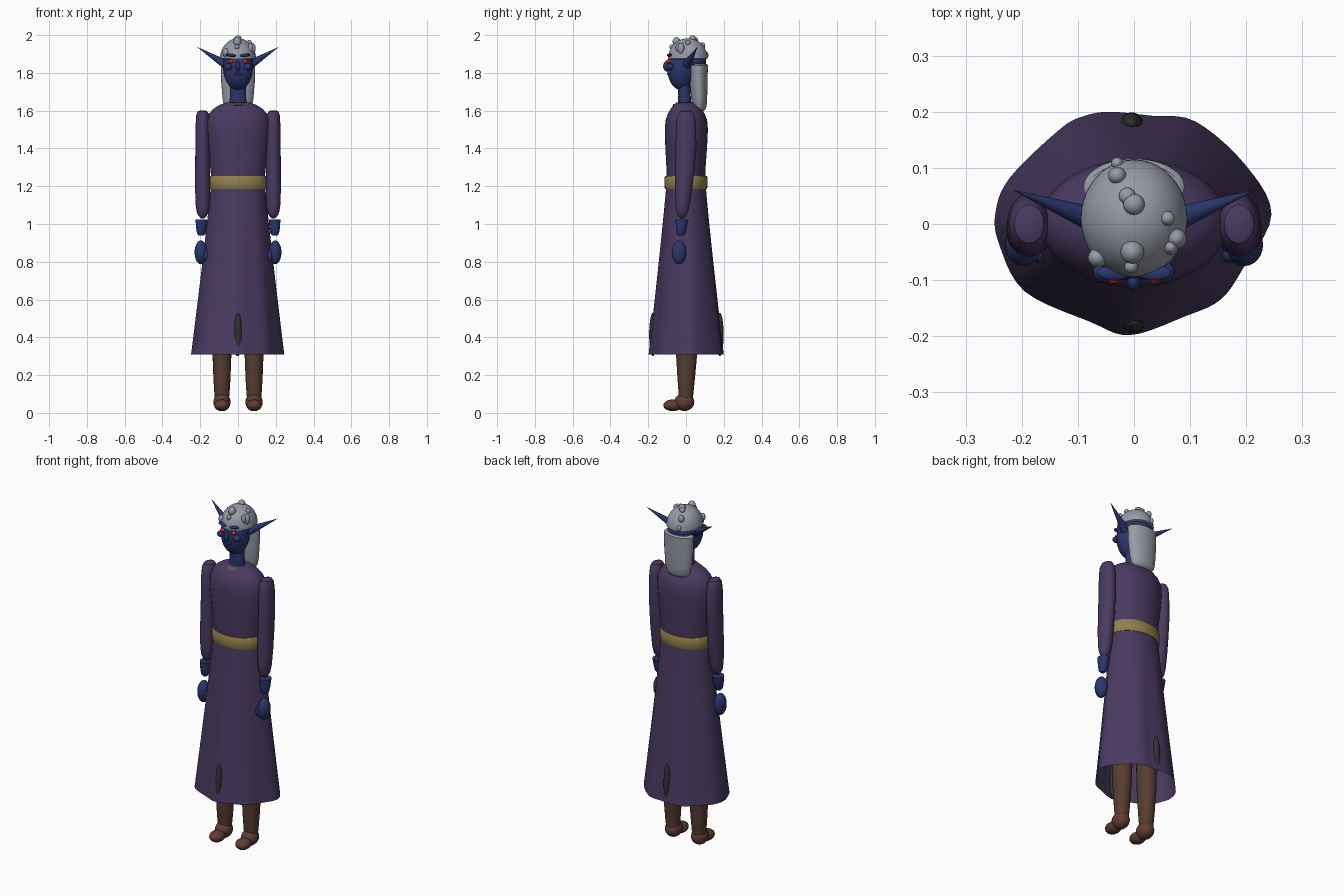
import bpy, bmesh, math
from mathutils import Vector, Matrix


def material(name, color):
    m = bpy.data.materials.new(name)
    m.diffuse_color = (*color, 1)
    return m


PURPLE = material("purple cloth", (0.068, 0.042, 0.120))
BLUE = material("blue skin", (0.024, 0.036, 0.155))
SILVER = material("silver hair", (0.31, 0.33, 0.39))
GOLD = material("gold trim", (0.29, 0.215, 0.078))
BROWN = material("brown trousers", (0.095, 0.045, 0.030))
BOOT = material("brown boots", (0.115, 0.045, 0.033))
RED = material("red eyes", (0.75, 0.025, 0.012))
DARK = material("dark grey", (0.03, 0.03, 0.03))


def finish(name, bm, mat, angle=40):
    bmesh.ops.recalc_face_normals(bm, faces=bm.faces)
    me = bpy.data.meshes.new(name)
    bm.to_mesh(me)
    bm.free()
    me.materials.append(mat)
    ob = bpy.data.objects.new(name, me)
    bpy.context.collection.objects.link(ob)
    bpy.ops.object.select_all(action='DESELECT')
    ob.select_set(True)
    bpy.context.view_layer.objects.active = ob
    bpy.ops.object.shade_smooth_by_angle(angle=math.radians(angle))
    return ob


def bridge(name, rings, mat, caps=True):
    """Skin a stack of point rings."""
    bm = bmesh.new()
    vs = [[bm.verts.new(p) for p in r] for r in rings]
    n = len(rings[0])
    for a, b in zip(vs, vs[1:]):
        for i in range(n):
            j = (i + 1) % n
            bm.faces.new((a[i], a[j], b[j], b[i]))
    if caps:
        bm.faces.new(vs[0])
        bm.faces.new(vs[-1])
    return finish(name, bm, mat)


def ring(z, cx, cy, rx, ry, n=40):
    return [(cx + rx * math.cos(2 * math.pi * i / n),
             cy + ry * math.sin(2 * math.pi * i / n), z) for i in range(n)]


def loft(name, sections, mat, caps=True):
    """Sections are (z, centre x, centre y, radius x, radius y)."""
    return bridge(name, [ring(*s) for s in sections], mat, caps)


def ball(name, c, r, mat, tilt=0):
    bm = bmesh.new()
    bmesh.ops.create_uvsphere(bm, u_segments=24, v_segments=14, radius=1)
    bm.transform(Matrix.Translation(c) @ Matrix.Rotation(tilt, 4, 'Y')
                 @ Matrix.Diagonal((*r, 1)))
    return finish(name, bm, mat)


# Skirt: wavy hem blended up to an oval waist
hem = [(.245, .017), (.198, .106), (.109, .183), (.03, .193), (-.043, .2), (-.09, .192),
       (-.132, .169), (-.221, .083), (-.247, .02), (-.24, -.037), (-.195, -.12),
       (-.079, -.174), (-.007, -.198), (.09, -.165), (.154, -.135), (.195, -.078)]
smooth = []
for i in range(len(hem)):
    p0, p1, p2, p3 = (Vector(hem[(i + k) % len(hem)]) for k in (-1, 0, 1, 2))
    for s in range(5):
        t = s / 5
        smooth.append(0.5 * (2 * p1 + (p2 - p0) * t + (2 * p0 - 5 * p1 + 4 * p2 - p3) * t * t
                             + (3 * p1 - p0 - 3 * p2 + p3) * t ** 3))
rows = []
for k in range(13):
    t = k / 12
    f = t ** 1.08
    row = []
    for p in smooth:
        a = math.atan2(p.y / .195, p.x / .245)
        w = Vector((.143 * math.cos(a), .104 * math.sin(a)))
        q = w.lerp(p, f)
        row.append((q.x, q.y, 1.21 - .9 * t))
    rows.append(row)
bridge("skirt", rows, PURPLE, caps=False)

# Robe bodice, belt and collar trim
loft("bodice", [(1.2, 0, 0, .138, .1), (1.3, 0, 0, .147, .104), (1.42, 0, .001, .16, .111),
                (1.5, 0, .002, .167, .114), (1.55, 0, .002, .165, .110),
                (1.585, 0, .001, .152, .097), (1.61, 0, 0, .13, .081),
                (1.63, 0, 0, .098, .065), (1.642, 0, 0, .065, .052),
                (1.645, 0, 0, .03, .03)], PURPLE)
loft("belt", [(1.185, 0, 0, .147, .109), (1.192, 0, 0, .15, .113), (1.22, 0, 0, .151, .114),
              (1.248, 0, 0, .15, .113), (1.255, 0, 0, .146, .109)], GOLD)
loft("collar_trim", [(1.626, 0, -.004, .055, .061), (1.629, 0, -.004, .059, .067),
                     (1.634, 0, -.004, .057, .065), (1.636, 0, -.004, .05, .058)], GOLD)

# Dark skirt slits, front and back
ball("front_slit", (0, -.175, .415), (.02, .02, .115), DARK)
ball("back_slit", (-.004, .179, .415), (.02, .02, .115), DARK)

for s, side in ((-1, "left"), (1, "right")):
    # Sleeve, forearm and hand
    x = s * .187
    loft(side + "_sleeve", [(1.602, x, 0, .012, .015), (1.596, x, 0, .026, .034),
                            (1.575, x, 0, .035, .046), (1.53, x, 0, .037, .053),
                            (1.4, x, 0, .039, .055), (1.28, x, -.007, .04, .051),
                            (1.18, x, -.013, .04, .045), (1.1, x, -.018, .037, .038),
                            (1.06, x, -.02, .031, .03), (1.04, x, -.021, .02, .02),
                            (1.03, x, -.021, .008, .008)], PURPLE)
    x = s * .194
    loft(side + "_forearm", [(1.025, x, -.021, .031, .035), (.98, x, -.025, .028, .028),
                             (.95, x, -.027, .023, .022), (.938, x, -.028, .012, .012)], BLUE)
    ball(side + "_hand", (s * .197, -.037, .85), (.033, .038, .063), BLUE)
    ball(side + "_thumb", (s * .17, -.055, .835), (.013, .015, .03), BLUE)

    # Leg and boot
    x = s * .085
    loft(side + "_leg", [(.9, x * .85, .003, .058, .062), (.5, x, .003, .054, .06),
                         (.31, x, .003, .05, .056), (.18, x, .001, .045, .046),
                         (.1, x, 0, .04, .039), (.06, x, 0, .035, .035)], BROWN)
    ball(side + "_boot", (x, -.009, .057), (.046, .053, .047), BOOT)
    ball(side + "_toe", (x, -.07, .04), (.041, .05, .031), BOOT)

    # Pointed ear
    a, b = Vector((s * .065, .005, 1.845)), Vector((s * .214, .06, 1.936))
    d = b - a
    bm = bmesh.new()
    bmesh.ops.create_cone(bm, cap_ends=True, segments=20, radius1=.024, radius2=.0005,
                          depth=d.length)
    bm.transform(Matrix.Translation((a + b) / 2) @ d.to_track_quat('Z', 'Y').to_matrix().to_4x4())
    finish(side + "_ear", bm, BLUE)

    # Eye, brow and cheek
    ball(side + "_eye", (s * .037, -.093, 1.862), (.013, .013, .010), RED)
    ball(side + "_brow", (s * .036, -.087, 1.893), (.03, .014, .008), BLUE, s * -.12)
    ball(side + "_cheek", (s * .052, -.085, 1.832), (.021, .019, .018), BLUE)

# Neck, head and nose
loft("neck", [(1.6, 0, -.006, .046, .036), (1.68, 0, -.008, .043, .033),
              (1.78, 0, -.012, .043, .033)], BLUE)
ball("head", (0, -.025, 1.828), (.079, .075, .12), BLUE)
ball("nose", (0, -.102, 1.835), (.012, .019, .028), BLUE)
ball("mouth", (0, -.09, 1.795), (.024, .011, .008), BLUE)
loft("headband", [(1.842, 0, .02, .078, .08), (1.85, 0, .02, .084, .086),
                  (1.868, 0, .02, .084, .086), (1.878, 0, .02, .078, .08)], BLUE)

# Hair cap and long back hair
dome = [(1.87, 0, .01, .08, .09)]
for k in range(12):
    c = math.radians(k * 8)
    dome.append((1.876 + .107 * math.sin(c), 0, .01, .095 * math.cos(c), .105 * math.cos(c)))
loft("hair_cap", dome, SILVER)
loft("back_hair", [(1.848, 0, .066, .08, .042), (1.84, 0, .066, .09, .05),
                   (1.75, 0, .067, .089, .047), (1.66, 0, .07, .081, .042),
                   (1.62, 0, .072, .073, .037), (1.605, 0, .072, .062, .03),
                   (1.598, 0, .072, .04, .02)], SILVER)

# Small curls on the cap: x, y, radius, vertical stretch
curls = [(-.03, .108, .011, 1.6), (-.03, .086, .016, 1.3), (-.012, .05, .015, 1),
         (0, .035, .019, 1), (.06, .01, .013, 1.2), (.076, -.026, .018, 1.7),
         (.066, -.042, .013, 2), (-.065, -.06, .017, 1.3), (-.003, -.05, .021, 1.2),
         (-.005, -.076, .012, 1.2)]
for i, (x, y, r, k) in enumerate(curls):
    q = (x / .095) ** 2 + ((y - .01) / .105) ** 2
    z = 1.876 + .107 * math.sqrt(max(0, 1 - q))
    ball("curl_%d" % (i + 1), (x, y, min(z, 1.999 - r * k)), (r, r, r * k), SILVER)
